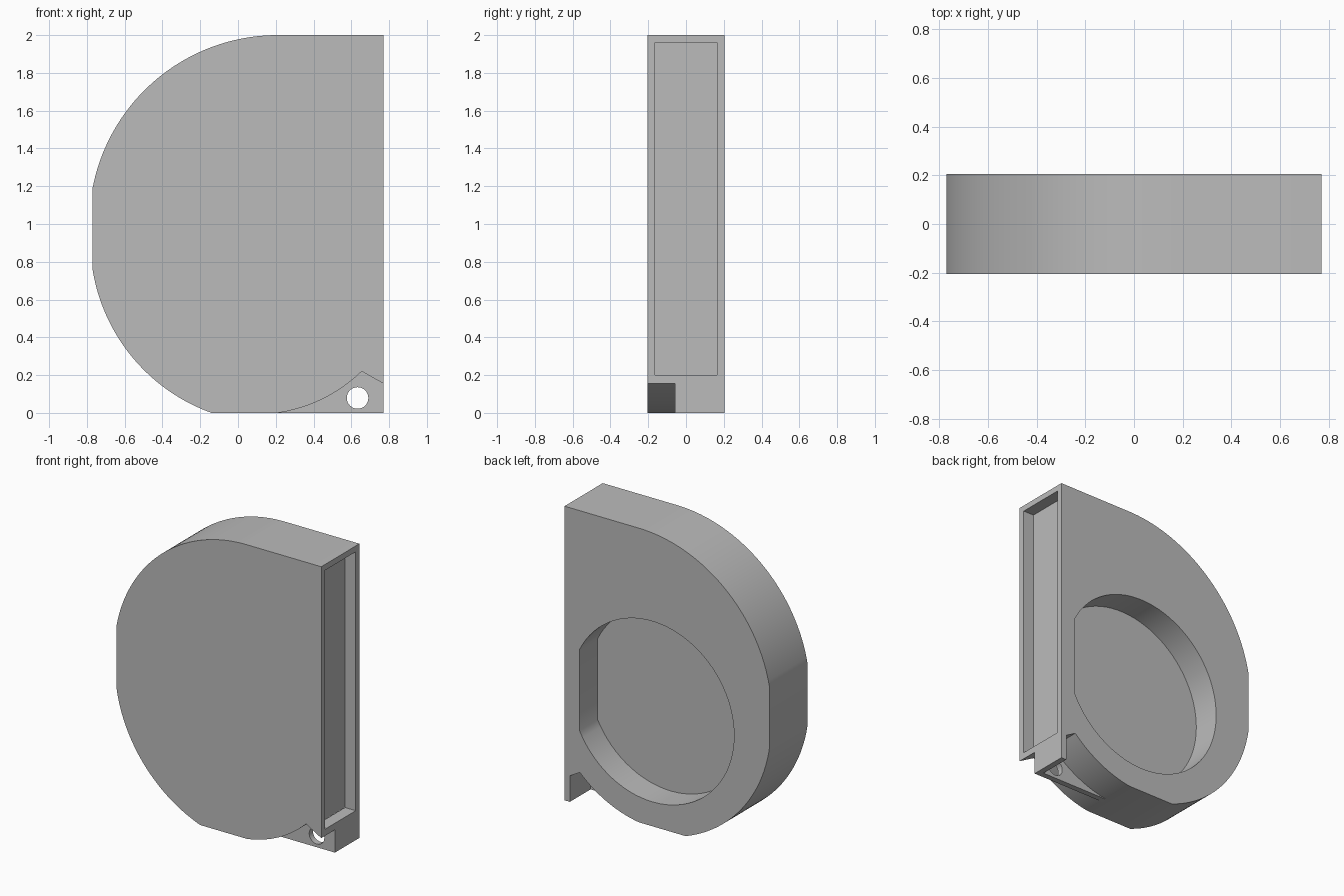
import bpy, bmesh, math
from mathutils import Vector

if "Cube" in bpy.data.objects:
    bpy.data.objects.remove(bpy.data.objects["Cube"])

GREY = (0.5, 0.5, 0.5, 1)
grey = bpy.data.materials.new("plain grey")
grey.use_nodes = True
grey.diffuse_color = GREY
grey.node_tree.nodes["Principled BSDF"].inputs["Base Color"].default_value = GREY

BACK, FRONT, SIDE = 0.205, -0.205, 0.77
WALL = 0.04


def arc(a, mid, b, steps=40):
    """Points of the circular arc from a through mid to b."""
    a, mid, b = Vector(a), Vector(mid), Vector(b)
    u, v = mid - a, b - a
    d = 2 * (u.x * v.y - u.y * v.x)
    c = a + Vector((v.y * u.length_squared - u.y * v.length_squared,
                    u.x * v.length_squared - v.x * u.length_squared)) / d
    start, sweep = a - c, (b - c).angle_signed(a - c)
    r = start.length
    t0 = math.atan2(start.y, start.x)
    return [c + r * Vector((math.cos(t0 + sweep * i / steps),
                            math.sin(t0 + sweep * i / steps))) for i in range(steps + 1)]


def circle_part(cx, cz, r, t0, t1, steps):
    return [(cx + r * math.cos(t0 + (t1 - t0) * i / steps),
             cz + r * math.sin(t0 + (t1 - t0) * i / steps)) for i in range(steps + 1)]


def prism(name, profile, y0, y1):
    """Extrude an x-z profile along y."""
    bm = bmesh.new()
    face = bm.faces.new([bm.verts.new((p[0], y0, p[1])) for p in profile])
    ext = bmesh.ops.extrude_face_region(bm, geom=[face])["geom"]
    bmesh.ops.translate(bm, vec=(0, y1 - y0, 0),
                        verts=[e for e in ext if isinstance(e, bmesh.types.BMVert)])
    bmesh.ops.recalc_face_normals(bm, faces=bm.faces)
    mesh = bpy.data.meshes.new(name)
    bm.to_mesh(mesh)
    bm.free()
    ob = bpy.data.objects.new(name, mesh)
    bpy.context.collection.objects.link(ob)
    mesh.materials.append(grey)
    return ob


def rect(x0, x1, z0, z1):
    return [(x0, z0), (x1, z0), (x1, z1), (x0, z1)]


def cut(ob, cutter):
    mod = ob.modifiers.new("cut", 'BOOLEAN')
    mod.operation, mod.solver, mod.object = 'DIFFERENCE', 'EXACT', cutter
    bpy.context.view_layer.objects.active = ob
    bpy.ops.object.modifier_apply(modifier=mod.name)
    bpy.data.objects.remove(cutter)


# Rounded body with a straight right side and a scooped lower corner
scoop = arc((0.21, 0), (0.46, 0.08), (0.655, 0.22), 24)
outline = (scoop + [(SIDE, 0.155), (SIDE, 2)]
           + arc((0.21, 2), (-0.483, 1.72), (-SIDE, 1.19))
           + arc((-SIDE, 0.76), (-0.525, 0.255), (-0.14, 0)))
body = prism("body", outline, FRONT, BACK)

# Long slot in the side
cut(body, prism("slot_cutter", rect(SIDE - 0.08, SIDE + 0.1, 0.2, 1.96),
                FRONT + WALL, BACK - WALL))

# Round pocket in the back with one straight side
half = math.acos(0.548 / 0.614)
cut(body, prism("pocket_cutter",
                circle_part(0.109, 0.78, 0.614, half, 2 * math.pi - half, 72), 0.01, BACK + 0.1))

# Corner plate with a screw hole
plate = prism("corner_plate", scoop + [(SIDE, 0.155), (SIDE, 0)], -0.058, -0.018)
cut(plate, prism("hole_cutter", circle_part(0.633, 0.079, 0.057, 0, 2 * math.pi * 31 / 32, 31),
                 -0.3, 0.3))

# Thin wall joining the plate to the back edge
wall = prism("corner_wall", [(SIDE - WALL, 0), (SIDE, 0), (SIDE, 0.155), (SIDE - WALL, 0.178)],
             -0.018, BACK)

for ob in (body, plate, wall):
    bpy.ops.object.select_all(action='DESELECT')
    ob.select_set(True)
    bpy.context.view_layer.objects.active = ob
    bpy.ops.object.shade_smooth_by_angle(angle=math.radians(30))
